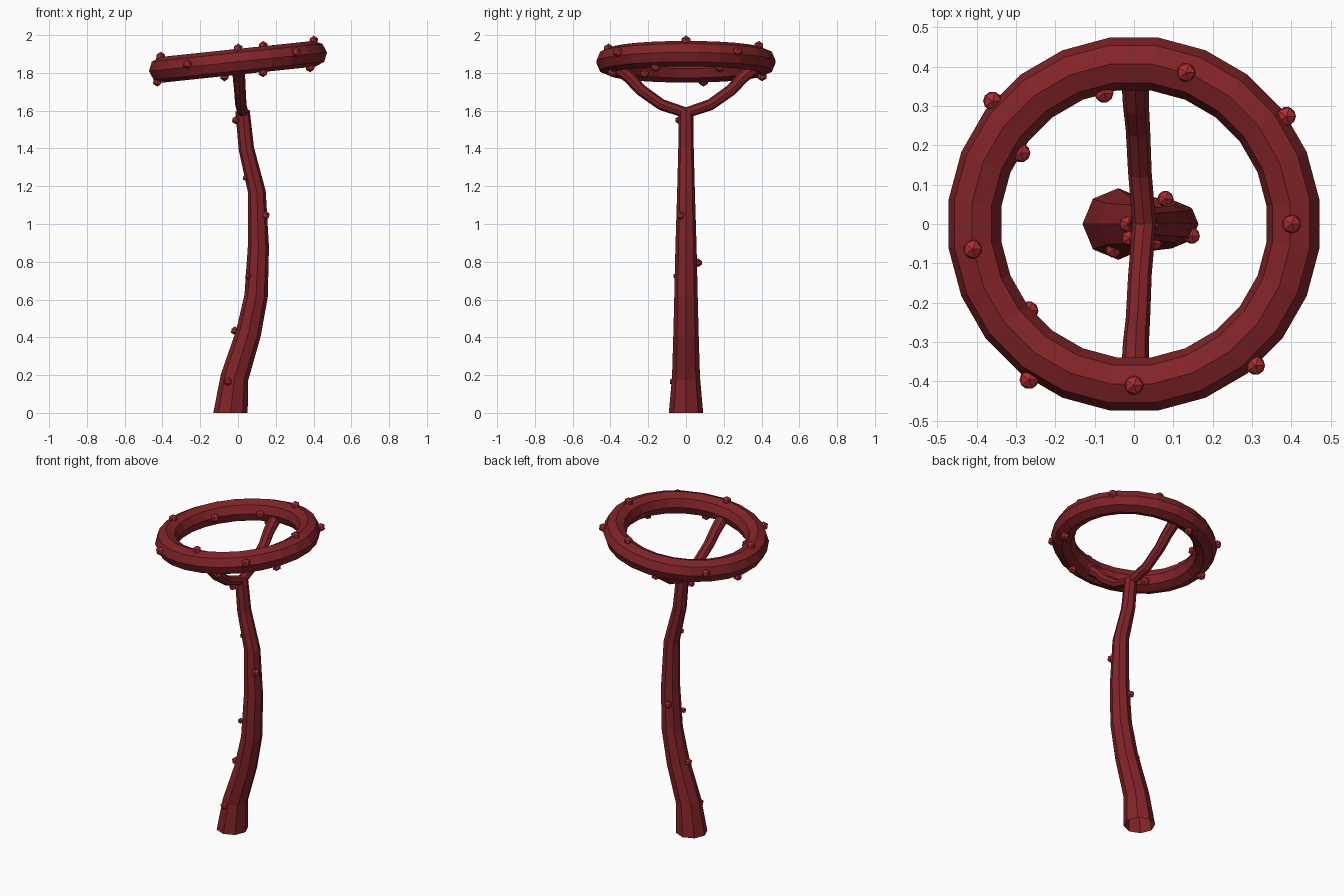
import bpy, bmesh
from math import sin, cos, pi, radians
from mathutils import Vector, Matrix

if "Cube" in bpy.data.objects:
    bpy.data.objects.remove(bpy.data.objects["Cube"])


def material(name, color):
    m = bpy.data.materials.new(name)
    m.diffuse_color = color
    m.use_nodes = True
    m.node_tree.nodes["Principled BSDF"].inputs["Base Color"].default_value = m.diffuse_color
    return m


BODY = material("dark_red", (0.22, 0.017, 0.021, 1))
STUD = material("bright_red", (0.42, 0.026, 0.032, 1))


def finish(name, bm, mat):
    bmesh.ops.recalc_face_normals(bm, faces=bm.faces)
    me = bpy.data.meshes.new(name)
    bm.to_mesh(me)
    bm.free()
    me.materials.append(mat)
    ob = bpy.data.objects.new(name, me)
    bpy.context.collection.objects.link(ob)
    return ob


def bridge(bm, a, b):
    for i in range(len(a)):
        j = (i + 1) % len(a)
        bm.faces.new((a[i], a[j], b[j], b[i]))


def tube(name, path, side, sides=8):
    """Sweep a polygon along (x, y, z, radius) points; side is a fixed cross axis."""
    bm = bmesh.new()
    pts = [Vector(p[:3]) for p in path]
    side = Vector(side)
    rings = []
    for i, p in enumerate(pts):
        t = pts[min(i + 1, len(pts) - 1)] - pts[max(i - 1, 0)]
        if p.z == 0:
            t = Vector((0, 0, 1))
        u = side.cross(t).normalized()
        r = path[i][3]
        rings.append([bm.verts.new(p + r * (u * cos(2 * pi * k / sides) + side * sin(2 * pi * k / sides)))
                      for k in range(sides)])
    for a, b in zip(rings, rings[1:]):
        bridge(bm, a, b)
    return finish(name, bm, BODY)


# Curved tapering stem, open at the foot
tube("stem", [(-0.04, 0, 0, 0.091), (-0.018, 0, 0.19, 0.074), (0.055, 0, 0.42, 0.067),
              (0.096, 0, 0.62, 0.062), (0.108, 0, 0.88, 0.056), (0.1, 0, 1.17, 0.047),
              (0.044, 0, 1.4, 0.041), (0.024, 0, 1.6, 0.038)], (0, 1, 0))

# Fork: one half profile mirrored across y
arm = [(0.015, 0.13, 1.632, 0.03), (0.01, 0.24, 1.71, 0.031), (0.005, 0.30, 1.777, 0.033), (0.003, 0.38, 1.84, 0.036)]
left = [(x, -y, z, r) for x, y, z, r in reversed(arm)]
tube("fork", left + [(0.026, 0, 1.588, 0.03)] + arm, (1, 0, 0))

# Tilted ring, 24 segments by 8 sides
MAJOR, MINOR = 0.41, 0.068
TILT = Matrix.Translation((0, 0, 1.859)) @ Matrix.Rotation(radians(-6), 4, 'Y')


def on_ring(major_deg, minor_deg, minor=MINOR):
    a, b = radians(major_deg), radians(minor_deg)
    r = MAJOR + minor * cos(b)
    return TILT @ Vector((r * cos(a), r * sin(a), minor * sin(b)))


bm = bmesh.new()
loops = [[bm.verts.new(on_ring(7.5 + 15 * i, 45 * k)) for k in range(8)] for i in range(24)]
for i in range(24):
    bridge(bm, loops[i], loops[(i + 1) % 24])
finish("ring", bm, BODY)


def studs(name, items):
    bm = bmesh.new()
    for p, r in items:
        bmesh.ops.create_icosphere(bm, subdivisions=1, radius=r, matrix=Matrix.Translation(p))
    finish(name, bm, STUD)


# Studs on the ring: (angle round the ring, angle round the tube)
spots = [(70, 90), (0, 90), (-89, 90), (-171, 90), (35, 12), (-49, 15), (-124, 12), (139, 15),
         (-141, 210), (148, 180), (103, 180), (-72, 270), (-23, 270), (101, 270), (168, 300)]
studs("ring_studs", [(on_ring(a, b, 0.069), 0.027) for a, b in spots])

# Studs on the stem
studs("stem_studs", [(Vector(p), r) for p, r in [
    ((-0.052, -0.065, 0.165), 0.023), ((-0.017, 0, 0.435), 0.023), ((0.054, -0.05, 0.725), 0.018),
    ((0.08, 0.064, 0.795), 0.023), ((0.147, -0.03, 1.045), 0.023), ((0.04, -0.01, 1.245), 0.017),
    ((-0.012, -0.036, 1.55), 0.022)]])
